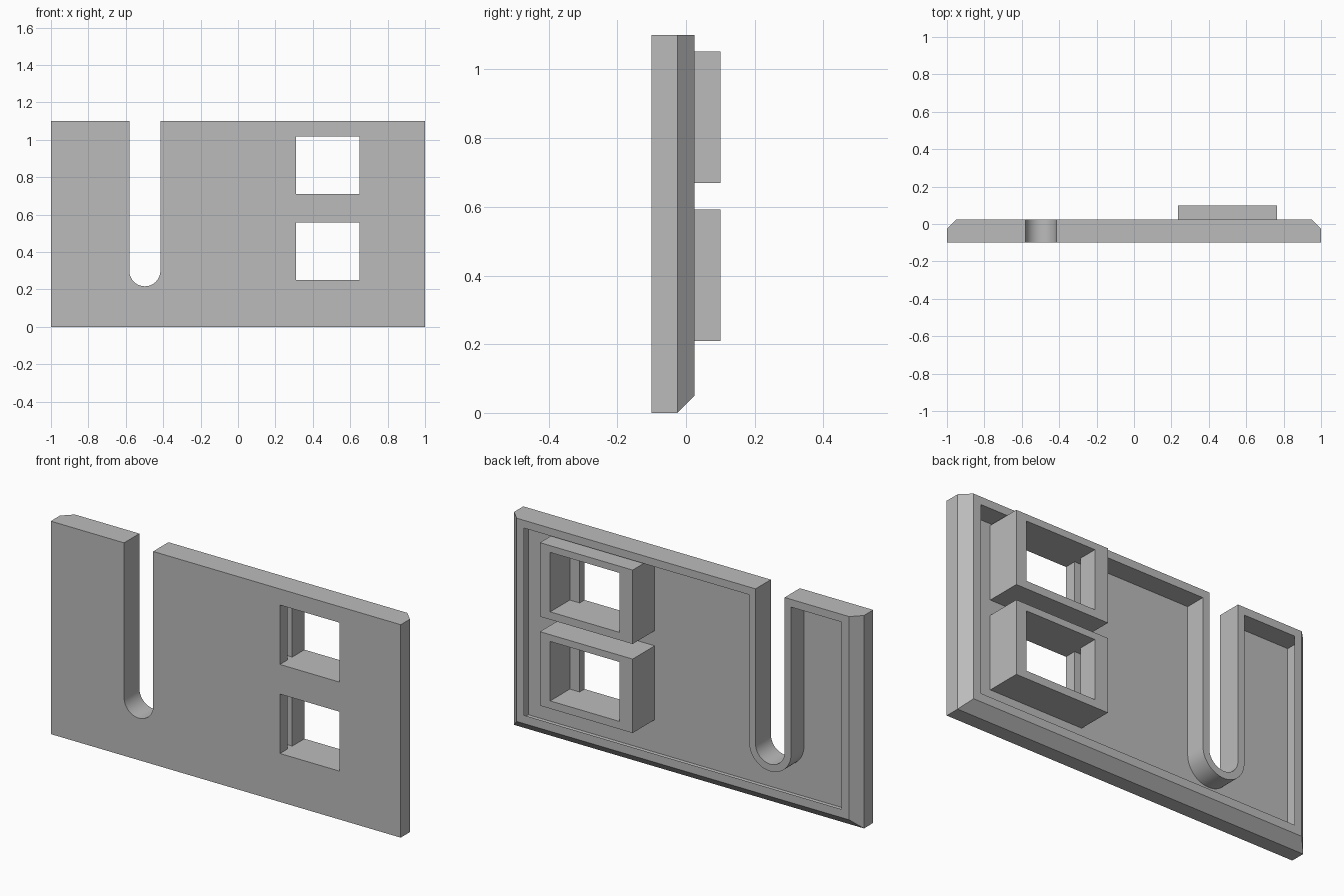
import bpy, bmesh, math
from mathutils import Vector

old = bpy.data.objects.get("Cube")
if old:
    bpy.data.objects.remove(old, do_unlink=True)

grey = bpy.data.materials.new("plain grey")
grey.use_nodes = True
grey.diffuse_color = (0.5, 0.5, 0.5, 1)
grey.node_tree.nodes["Principled BSDF"].inputs["Base Color"].default_value = (0.5, 0.5, 0.5, 1)


def loft(name, loops):
    """Closed solid through loops that have equal point counts."""
    bm = bmesh.new()
    rings = [[bm.verts.new(Vector(p)) for p in loop] for loop in loops]
    n = len(rings[0])
    for a, b in zip(rings, rings[1:]):
        for i in range(n):
            j = (i + 1) % n
            bm.faces.new((a[i], a[j], b[j], b[i]))
    bm.faces.new(rings[0])
    bm.faces.new(rings[-1])
    bmesh.ops.recalc_face_normals(bm, faces=bm.faces)
    mesh = bpy.data.meshes.new(name)
    bm.to_mesh(mesh)
    bm.free()
    mesh.materials.append(grey)
    obj = bpy.data.objects.new(name, mesh)
    bpy.context.collection.objects.link(obj)
    return obj


def rect(half, bottom, top, y):
    return [(-half, y, bottom), (half, y, bottom), (half, y, top), (-half, y, top)]


def box(name, x0, x1, y0, y1, z0, z1):
    return loft(name, [[(x0, y, z0), (x1, y, z0), (x1, y, z1), (x0, y, z1)] for y in (y0, y1)])


def u_solid(name, radius, top, y0, y1, steps=32):
    """Upright slot shape with a round lower end."""
    cx, cz = -0.498, 0.3
    arc = [(cx + radius * math.cos(math.pi * (1 + i / steps)),
            cz + radius * math.sin(math.pi * (1 + i / steps))) for i in range(steps + 1)]
    outline = [(cx - radius, top)] + arc + [(cx + radius, top)]
    return loft(name, [[(x, y, z) for x, z in outline] for y in (y0, y1)])


def cut(target, cutter):
    mod = target.modifiers.new("cut", "BOOLEAN")
    mod.operation = "DIFFERENCE"
    mod.solver = "EXACT"
    mod.object = cutter
    bpy.context.view_layer.update()
    bpy.context.view_layer.objects.active = target
    bpy.ops.object.modifier_apply(modifier=mod.name)


# Plate, bevelled behind on its sides and bottom
plate = loft("face_plate", [rect(1, 0, 1.1, -0.1), rect(1, 0, 1.1, -0.025),
                            rect(0.95, 0.05, 1.1, 0.025)])

# Hollow back, its walls following the bevel, with a wall kept around the slot
pocket = loft("pocket_cutter", [rect(0.957, 0.043, 1.06, -0.08), rect(0.957, 0.043, 1.06, -0.025),
                                rect(0.907, 0.093, 1.06, 0.025), rect(0.902, 0.098, 1.06, 0.03)])
slot_wall = u_solid("slot_wall_cutter", 0.12, 1.3, -0.3, 0.3)
cut(pocket, slot_wall)
cut(plate, pocket)
slot = u_solid("slot_cutter", 0.083, 1.3, -0.3, 0.3)
cut(plate, slot)
helpers = [pocket, slot_wall, slot]

# Two socket frames with clip ledges inside
profile = [(0.31, -0.2), (0.31, -0.04), (0.275, -0.04), (0.275, 0), (0.31, 0), (0.31, 0.2),
           (0.706, 0.2), (0.706, -0.06), (0.65, -0.06), (0.65, -0.2)]
frames = []
for name, lift in (("lower_socket_frame", 0), ("upper_socket_frame", 0.46)):
    frame = box(name, 0.235, 0.765, -0.08, 0.1, 0.21 + lift, 0.592 + lift)
    opening = loft("opening_cutter", [[(x, y, z + lift) for x, y in profile] for z in (0.25, 0.557)])
    cut(frame, opening)
    cut(plate, opening)
    frames.append(frame)
    helpers.append(opening)

for helper in helpers:
    bpy.data.objects.remove(helper, do_unlink=True)

# Smooth only the round end of the slot
bpy.ops.object.select_all(action="DESELECT")
for obj in [plate] + frames:
    obj.select_set(True)
bpy.context.view_layer.objects.active = plate
bpy.ops.object.shade_smooth_by_angle(angle=math.radians(30))
